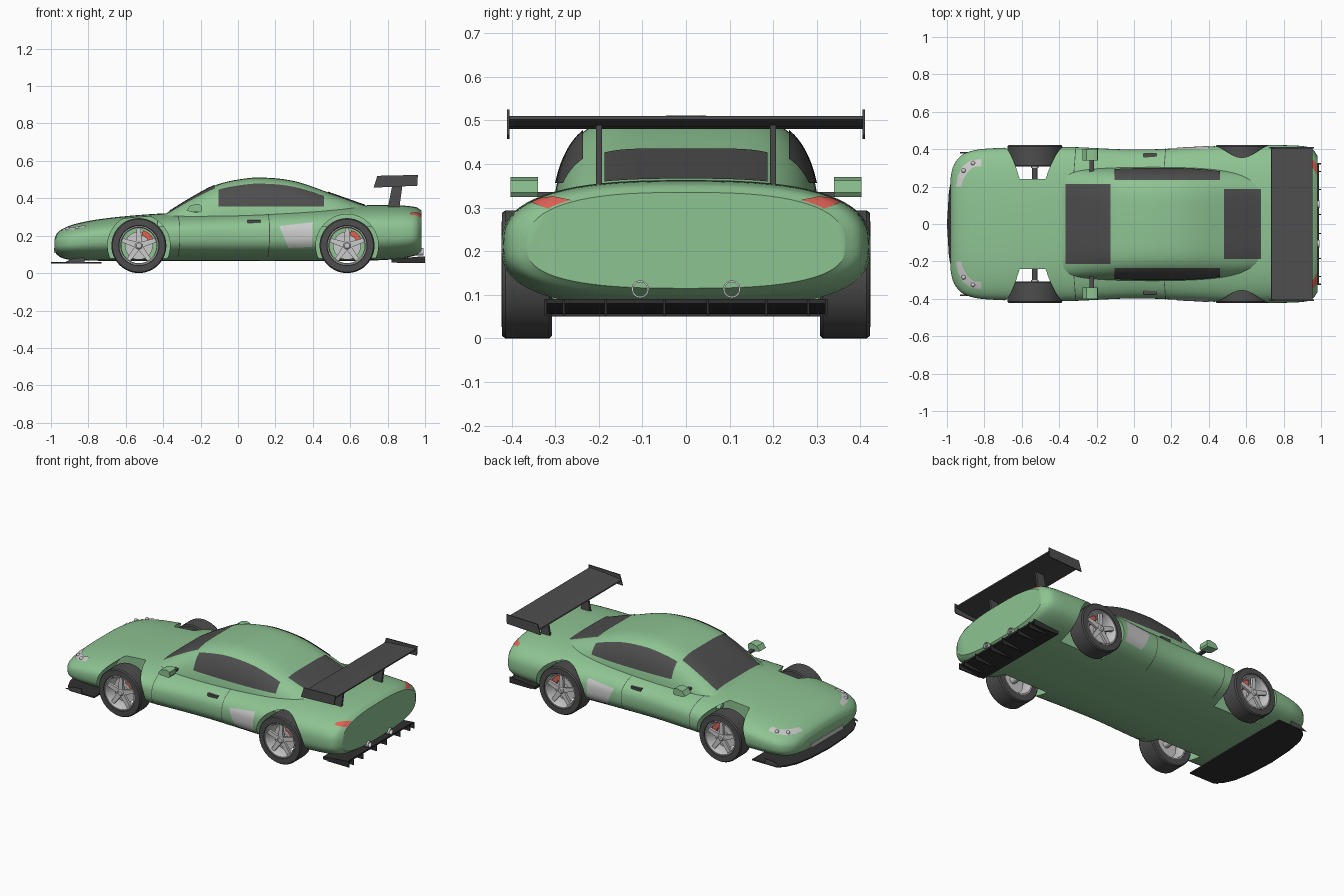
import bpy, bmesh
from math import sin, cos, pi, radians
from mathutils import Vector

if "Cube" in bpy.data.objects:
    bpy.data.objects.remove(bpy.data.objects["Cube"])


def material(name, rgb):
    m = bpy.data.materials.new(name)
    m.diffuse_color = (*rgb, 1)
    m.use_nodes = True
    m.node_tree.nodes["Principled BSDF"].inputs["Base Color"].default_value = m.diffuse_color
    return m


GREEN = material("green_paint", (0.27, 0.55, 0.29))
RED = material("red", (0.75, 0.12, 0.09))
DARK = material("dark", (0.075, 0.075, 0.075))
BLACK = material("black", (0.03, 0.03, 0.03))


def add(name, verts, faces, mat=None, angle=35):
    me = bpy.data.meshes.new(name)
    me.from_pydata(verts, [], faces)
    bm = bmesh.new()
    bm.from_mesh(me)
    bmesh.ops.recalc_face_normals(bm, faces=bm.faces)
    bm.to_mesh(me)
    bm.free()
    if mat:
        me.materials.append(mat)
    ob = bpy.data.objects.new(name, me)
    bpy.context.collection.objects.link(ob)
    smooth(ob, angle)
    return ob


def smooth(ob, angle=35):
    bpy.ops.object.select_all(action='DESELECT')
    ob.select_set(True)
    bpy.context.view_layer.objects.active = ob
    bpy.ops.object.shade_smooth_by_angle(angle=radians(angle))


def rings(name, loops, mat, closed=False):
    """Skin equal-sized loops; cap the ends unless closed."""
    n, k = len(loops[0]), len(loops)
    faces = [(i % k * n + j, i % k * n + (j + 1) % n, (i + 1) % k * n + (j + 1) % n, (i + 1) % k * n + j)
             for i in range(k if closed else k - 1) for j in range(n)]
    if not closed:
        faces += [tuple(range(n)), tuple(range((k - 1) * n, k * n))]
    return add(name, [p for l in loops for p in l], faces, mat)


def prism(name, pts, lo, hi, mat=None, plane="xz"):
    """Extrude a 2D outline along the remaining axis."""
    put = (lambda a, b, c: (a, c, b)) if plane == "xz" else (lambda a, b, c: (a, b, c))
    return rings(name, [[put(a, b, c) for a, b in pts] for c in (lo, hi)], mat)


def box(name, x0, x1, y0, y1, z0, z1, mat=None):
    return prism(name, [(x0, z0), (x1, z0), (x1, z1), (x0, z1)], y0, y1, mat)


def lathe(name, prof, centre, mat=None, axis="y", seg=48):
    """Revolve a closed (radius, offset) outline about an axis."""
    c = Vector(centre)
    loops = []
    for i in range(seg):
        a = 2 * pi * i / seg
        loops.append([c + (Vector((r * cos(a), o, r * sin(a))) if axis == "y"
                           else Vector((o, r * cos(a), r * sin(a)))) for r, o in prof])
    return rings(name, loops, mat, closed=True)


def patch(name, f, nu, nv, mat=None):
    """Panel following a surface function f(s, t)."""
    verts = [f(i / nu, j / nv) for i in range(nu + 1) for j in range(nv + 1)]
    w = nv + 1
    return add(name, verts, [(i * w + j, i * w + j + 1, (i + 1) * w + j + 1, (i + 1) * w + j)
                             for i in range(nu) for j in range(nv)], mat)


def spline(keys):
    def slope(i):
        a, b = keys[max(i - 1, 0)], keys[min(i + 1, len(keys) - 1)]
        return (b[1] - a[1]) / (b[0] - a[0])

    def f(x):
        i = max([k for k in range(len(keys) - 1) if keys[k][0] <= x] or [0])
        (x0, y0), (x1, y1) = keys[i], keys[i + 1]
        d = x1 - x0
        t = min(max((x - x0) / d, 0), 1)
        return (y0 * (2*t**3 - 3*t*t + 1) + y1 * (3*t*t - 2*t**3)
                + d * (slope(i) * (t**3 - 2*t*t + t) + slope(i + 1) * (t**3 - t*t)))
    return f


# Body and cabin shape curves along x
half = spline([(-.98, .25), (-.97, .30), (-.94, .35), (-.9, .38), (-.8, .402), (-.4, .413), (0, .398),
               (.3, .408), (.58, .424), (.85, .42), (.93, .412), (.96, .395), (.98, .365)])
top = spline([(-.98, .185), (-.97, .21), (-.94, .235), (-.88, .26), (-.75, .287), (-.55, .309), (-.38, .32),
              (0, .335), (.4, .352), (.65, .362), (.85, .362), (.95, .353), (.98, .335)])
low = spline([(-.98, .12), (-.97, .1), (-.93, .077), (-.85, .068), (-.5, .065), (.6, .065), (.85, .075), (.95, .095), (.98, .115)])
mid = spline([(-.98, .155), (-.85, .175), (-.5, .195), (.98, .212)])
roof = spline([(-.43, .29), (-.38, .322), (-.25, .402), (-.12, .47), (0, .5), (.12, .511), (.3, .492),
               (.5, .425), (.65, .372), (.74, .34)])
cab = spline([(-.43, .275), (-.3, .295), (0, .306), (.35, .304), (.55, .29), (.74, .25)])
N = 2.7


def body_pt(x, a, off=0):
    p = 2 / N
    c, s = cos(a), sin(a)
    h = (top(x) - mid(x)) if s > 0 else (mid(x) - low(x))
    return Vector((x, (half(x) + off) * abs(c)**p * (1 if c > 0 else -1),
                   mid(x) + (h + off) * abs(s)**p * (1 if s > 0 else -1)))


def body_y(x, z):
    m = mid(x)
    u = (z - m) / (top(x) - m) if z > m else (m - z) / (m - low(x))
    return half(x) * max(1 - u**N, 0)**(1 / N)


def body_z(x, y):
    return mid(x) + (top(x) - mid(x)) * max(1 - (abs(y) / half(x))**N, 0)**(1 / N)


def cab_z(x, y):
    return .25 + (roof(x) - .25) * max(1 - (abs(y) / cab(x))**5, 0)**.5


def cab_y(x, z):
    return cab(x) * max(1 - ((z - .25) / (roof(x) - .25))**2, 0)**.2


# Body with wheel wells
body = rings("body", [[body_pt(-.98 * cos(pi * i / 80), 2 * pi * j / 72) for j in range(72)]
                      for i in range(81)], GREEN)
WHEELS = [(x, s) for x in (-.53, .583) for s in (1, -1)]
for x, s in WHEELS:
    circle = [(x + .167 * cos(2 * pi * i / 64), .147 + .167 * sin(2 * pi * i / 64)) for i in range(64)]
    cut = prism("arch_cutter", circle, s * .24, s * .6, GREEN)
    cut.hide_render = True
    m = body.modifiers.new("arch", 'BOOLEAN')
    m.operation, m.solver, m.object = 'DIFFERENCE', 'EXACT', cut
    bpy.context.view_layer.objects.active = body
    bpy.ops.object.modifier_apply(modifier=m.name)
    bpy.data.objects.remove(cut)
smooth(body)

# Cabin
loops = []
for i in range(49):
    x = -.43 + 1.17 * i / 48
    arc = [pi * j / 40 for j in range(41)]
    loops.append([(x, cab(x) * abs(cos(a))**.4 * (1 if cos(a) > 0 else -1), .25 + (roof(x) - .25) * sin(a)) for a in arc])
rings("cabin", loops, GREEN)

# Glass


def screen(x0, x1, w):
    def f(s, t):
        x, y = x0 + (x1 - x0) * s, w * (2 * t - 1)
        return (x, y, max(cab_z(x, y), body_z(x, y)) + .004)
    return f


patch("windscreen", screen(-.365, -.125, .215), 16, 20, DARK)
patch("rear_window", screen(.48, .68, .187), 16, 20, DARK)

for sg in (1, -1):
    def side_glass(s, t):
        x = -.105 + .565 * s
        z = .355 + (cab_z(x, .232) - .355) * t
        return (x, sg * (cab_y(x, z) + .004), z + .002)
    patch("side_window", side_glass, 24, 10, DARK)

    # Side intake, door seams and handle
    def intake(s, t):
        x = (.27 + .125 * s) * (1 - t) + (.22 + .18 * s) * t
        z = (.135 + .005 * s) * (1 - t) + (.252 + .02 * s) * t
        return (x, sg * (body_y(x, z) + .004), z)
    patch("side_intake", intake, 8, 10)
    for sx in (-.325, .155):
        def seam(s, t):
            p = body_pt(sx + .004 * s + .012 * sin(pi * t), -.9 + 1.95 * t, .0015)
            return (p.x, sg * p.y, p.z)
        patch("door_seam", seam, 1, 24, DARK)
    hy = body_y(.085, .277)
    box("door_handle", .05, .12, sg * (hy - .02), sg * (hy + .008), .269, .285, DARK)

    # Headlights and lenses
    outer = [(-.815, .347), (-.87, .342), (-.915, .31), (-.94, .26), (-.952, .2)]
    inner = [(-.815, .31), (-.86, .305), (-.892, .275), (-.912, .24), (-.925, .2)]

    def lamp(s, t):
        i = min(int(s * 4), 3)
        k = s * 4 - i
        o, n = [Vector(l[i]).lerp(Vector(l[i + 1]), k) for l in (outer, inner)]
        p = o.lerp(n, t)
        return (p.x, sg * p.y, body_z(p.x, p.y) + .004)
    patch("headlight", lamp, 16, 6)
    for lx, ly in ((-.91, .285), (-.86, .325)):
        bpy.ops.mesh.primitive_uv_sphere_add(segments=16, ring_count=8, radius=.012, location=(lx, sg * ly, body_z(lx, ly) + .002))
        bpy.context.object.name = "headlight_lens"
        smooth(bpy.context.object)

    # Tail lights
    def tail(s, t):
        p = body_pt(.92 + .058 * s, .63 + (.1 + .16 * s) * t, .003)
        return (p.x, sg * p.y, p.z)
    patch("tail_light", tail, 8, 6, RED)

    # Door mirrors
    prism("mirror", [(-.275, .335), (-.255, .328), (-.2, .325), (-.192, .335), (-.195, .362), (-.215, .37), (-.255, .362)],
          sg * .34, sg * .402, GREEN)
    box("mirror_arm", -.238, -.215, sg * .27, sg * .345, .324, .336, DARK)

    # Wing supports and endplates
    prism("wing_strut", [(.8, .345), (.862, .345), (.882, .49), (.828, .485)], sg * .193, sg * .206, DARK)
    prism("wing_endplate", [(.725, .457), (.958, .467), (.962, .525), (.745, .52)], sg * .405, sg * .411, DARK)

    # Exhausts and splitter fins
    lathe("exhaust", [(.02, -.06), (.02, .02), (.016, .02), (.016, -.06)], (.972, sg * .105, .113), axis="x", seg=24)
    prism("splitter_fin", [(-.93, .056), (-.82, .056), (-.82, .084), (-.88, .08)], sg * .378, sg * .385, DARK)

# Rear wing blade
prism("wing", [(.733, .484), (.76, .480), (.85, .486), (.955, .502), (.955, .51), (.85, .505), (.76, .496), (.736, .49)], -.406, .406, DARK)

# Front splitter, mouth and rear diffuser
edge = [(-.73, .385), (-.9, .385), (-.94, .345), (-.97, .28), (-.99, .17), (-1, 0)]
prism("splitter", edge + [(x, -y) for x, y in edge[-2::-1]], .05, .058, BLACK, "xy")
box("front_mouth", -.984, -.95, -.16, .16, .108, .135)
prism("diffuser", [(.82, .058), (.85, .056), (.99, .08), (.99, .09), (.82, .075)], -.325, .325, BLACK)
for y in (-.322, -.28, -.184, -.05, .05, .184, .28, .322):
    prism("diffuser_fin", [(.85, .053), (1, .053), (1, .09), (.85, .072)], y - .003, y + .003, BLACK)

# Wheels
for x, s in WHEELS:
    c = (x, 0, .147)
    lathe("tyre", [(r, s * y) for r, y in ((.104, .307), (.141, .307), (.147, .314), (.147, .414), (.141, .422), (.108, .423), (.104, .418))], c, DARK)
    lathe("rim", [(r, s * y) for r, y in ((.097, .31), (.105, .31), (.105, .42), (.099, .42), (.094, .41), (.094, .33))], c)
    lathe("brake_disc", [(r, s * y) for r, y in ((.002, .355), (.075, .355), (.075, .365), (.002, .365))], c)
    lathe("hub", [(r, s * y) for r, y in ((.001, .3), (.02, .3), (.02, .41), (.014, .416), (.001, .416))], c, seg=24)
    star = []
    for k in range(5):
        a = pi / 2 + k * 2 * pi / 5
        star += [(r, a + d) for r, d in ((.098, -.11), (.098, .11), (.026, pi / 5))]
    prism("spokes", [(x + r * cos(a), .147 + r * sin(a)) for r, a in star], s * .393, s * .409)
    arc = [.2 + 1.1 * i / 8 for i in range(9)]
    prism("brake_caliper", [(x + .085 * cos(a), .147 + .085 * sin(a)) for a in arc]
          + [(x + .056 * cos(a), .147 + .056 * sin(a)) for a in arc[::-1]], s * .345, s * .385, RED)
    # Axle stub into the well wall
    lathe("axle", [(r, s * y) for r, y in ((.001, .23), (.015, .23), (.015, .36), (.001, .36))], c, DARK, seg=16)
